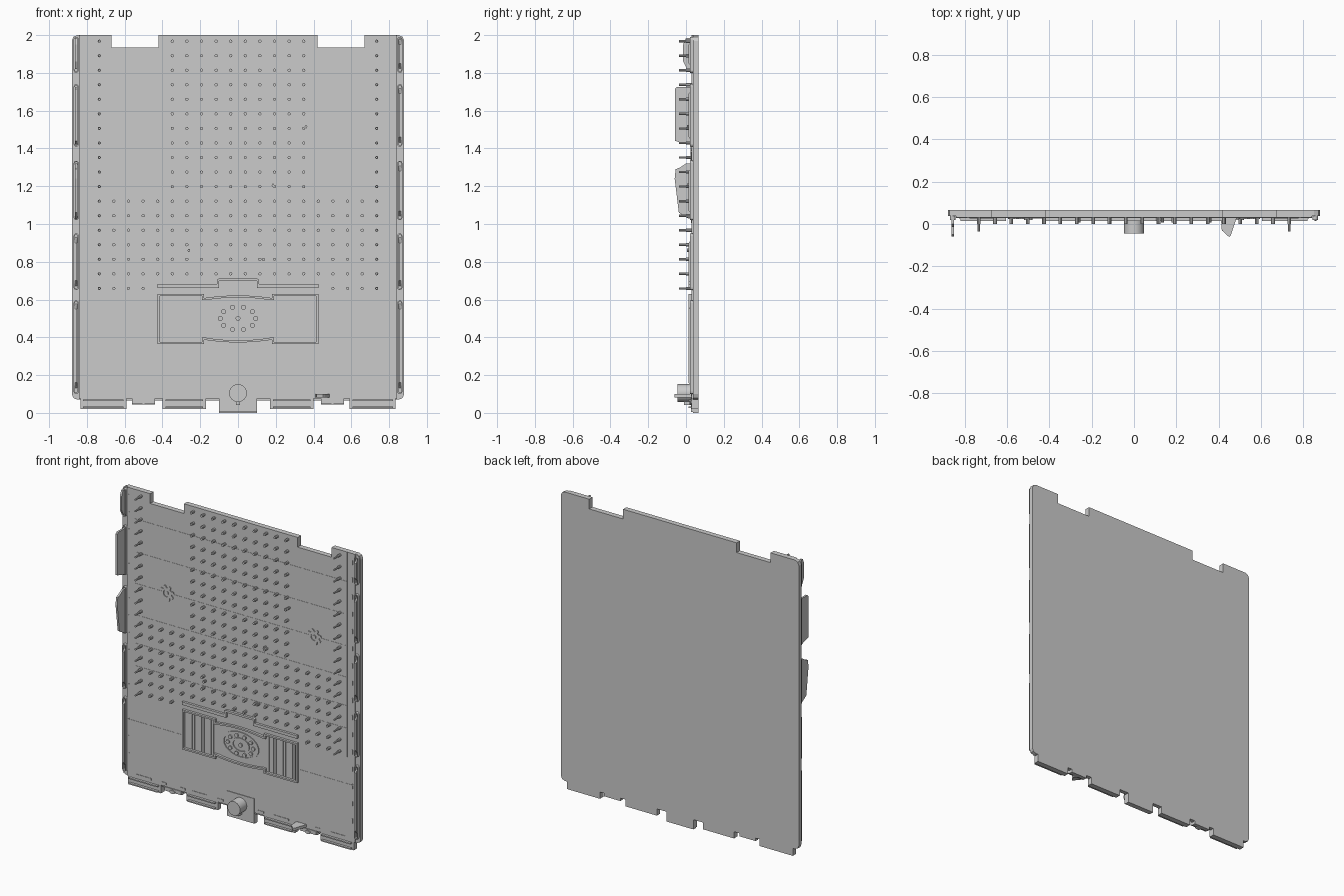
import bpy, bmesh, math
from mathutils import Vector

if "Cube" in bpy.data.objects:
    bpy.data.objects.remove(bpy.data.objects["Cube"])

FACE = 0.03   # y of the playing face
BACK = 0.065  # y of the rear face


def finish(bm, name, smooth=False):
    bmesh.ops.recalc_face_normals(bm, faces=bm.faces)
    me = bpy.data.meshes.new(name)
    bm.to_mesh(me)
    bm.free()
    ob = bpy.data.objects.new(name, me)
    bpy.context.collection.objects.link(ob)
    if smooth:
        bpy.context.view_layer.objects.active = ob
        ob.select_set(True)
        bpy.ops.object.shade_smooth_by_angle()
        ob.select_set(False)
    return ob


def prism(bm, pts, a, b, axis=1):
    """Extrude a 2D profile from a to b along the given axis."""
    def place(p, d):
        c = list(p)
        c.insert(axis, d)
        return bm.verts.new(c)
    lo = [place(p, a) for p in pts]
    hi = [place(p, b) for p in pts]
    bm.faces.new(lo)
    bm.faces.new(hi[::-1])
    n = len(pts)
    for i in range(n):
        bm.faces.new((lo[i], lo[(i + 1) % n], hi[(i + 1) % n], hi[i]))


def box(bm, x0, x1, y0, y1, z0, z1):
    prism(bm, [(x0, z0), (x1, z0), (x1, z1), (x0, z1)], y0, y1)


def circle(x, z, rx, rz, n):
    return [(x + rx * math.cos(2 * math.pi * i / n), z + rz * math.sin(2 * math.pi * i / n)) for i in range(n)]


def stadium(x, z0, z1, r, n=6):
    top = [(x + r * math.cos(math.pi * i / n), z1 - r + r * math.sin(math.pi * i / n)) for i in range(n + 1)]
    return top + [(2 * x - p, z0 + z1 - q) for p, q in top]


def ring(bm, outer, inner, a, b):
    """Frame between two profiles with equal point counts."""
    n = len(outer)
    rows = [[bm.verts.new((p[0], d, p[1])) for p in prof]
            for prof, d in ((outer, a), (inner, a), (inner, b), (outer, b))]
    for i in range(n):
        j = (i + 1) % n
        for k in range(4):
            bm.faces.new((rows[k][i], rows[k][j], rows[(k + 1) % 4][j], rows[(k + 1) % 4][i]))


def outline(half, r, low):
    """Panel outline: rounded corners, two top notches, stepped lower tabs."""
    c = 0.7071 * r
    right = [(0.10, 0.0), (0.10, 0.065), (0.17, 0.065), (0.17, 0.02), (0.40, 0.02), (0.40, 0.065),
             (0.44, 0.065), (0.44, 0.045), (0.56, 0.045), (0.56, 0.065), (0.59, 0.065), (0.59, 0.02),
             (0.835, 0.02), (0.835, 0.07)] if low else [(0.10, 0.075), (half - r, 0.075)]
    if low:
        right.append((half - r, 0.07))
    right += [(half - r + c, 0.07 + r - c), (half, 0.07 + r), (half, 2 - r), (half - r + c, 2 - r + c), (half - r, 2),
              (0.67, 2), (0.67, 1.935), (0.42, 1.935), (0.42, 2)]
    return right + [(-x, z) for x, z in right[::-1]]


# Main board: rear slab and slightly narrower face layer
bm = bmesh.new()
prism(bm, outline(0.88, 0.03, True), 0.038, BACK)
finish(bm, "back_panel")
bm = bmesh.new()
prism(bm, outline(0.842, 0.006, False), FACE, 0.0385)
finish(bm, "front_board")

# Thin seams between planks
bm = bmesh.new()
for z in (1.80, 1.58, 1.37, 1.16, 0.97, 0.82):
    box(bm, -0.785, 0.785, FACE - 0.0015, FACE + 0.002, z, z + 0.004)
for s in (-1, 1):
    box(bm, s * 0.785 - 0.002, s * 0.785 + 0.002, FACE - 0.0015, FACE + 0.002, 0.63, 2.0)
    box(bm, min(s * 0.43, s * 0.842), max(s * 0.43, s * 0.842), FACE - 0.0015, FACE + 0.002, 0.45, 0.454)
finish(bm, "plank_seams")

# Peg grid; the outer columns are longer with a thin tip
bm = bmesh.new()
for i in range(18):
    z = 1.968 - 0.077 * i
    for j in range(20):
        x = (j - 9.5) * 0.0773
        edge = j in (0, 19)
        if not (edge or i >= 11 or 5 <= j <= 14) or (i == 17 and 4 <= j <= 15):
            continue
        prism(bm, circle(x, z, 0.0085, 0.0085, 8), 0.0, FACE + 0.004)
        if edge:
            prism(bm, circle(x, z, 0.006, 0.006, 8), -0.036, 0.0)
for x, z in ((0.36, 1.515), (0.185, 1.205), (-0.26, 0.86), (0.135, 0.812)):
    prism(bm, circle(x, z, 0.007, 0.009, 8), 0.006, FACE + 0.004)
finish(bm, "pegs", True)

# Cog ornaments on the board
for name, s in (("left_cog", -1), ("right_cog", 1)):
    bm = bmesh.new()
    cx, cz, teeth = s * 0.545, 1.37, []
    for k in range(32):
        r = 0.052 if k % 4 in (1, 2) else 0.037
        a = 2 * math.pi * k / 32
        teeth.append((cx + r * math.cos(a), cz + r * math.sin(a)))
    ring(bm, teeth, circle(cx, cz, 0.024, 0.024, 32), 0.024, FACE + 0.002)
    prism(bm, circle(cx, cz, 0.012, 0.012, 16), 0.024, FACE + 0.002)
    finish(bm, name)


# Display frame with bowed centre section
def bowed(m):
    w, h, q = 0.425 - m, 0.1325 - m, 0.18
    top = [(-w, h), (-q - m, h), (-q - m, h - 0.022)]
    for k in range(9):
        t = -1 + k / 4
        top.append((t * (q - m), h - 0.022 + 0.014 * (1 - t * t)))
    top += [(q + m, h - 0.022), (q + m, h), (w, h)]
    pts = top + [(x, -z) for x, z in top[::-1]]
    return [(x, z + 0.4975) for x, z in pts]


bm = bmesh.new()
ring(bm, bowed(0), bowed(0.011), 0.014, FACE + 0.002)
finish(bm, "display_frame")

# Fine ribs either side of the display
bm = bmesh.new()
for s in (-1, 1):
    for k in range(12):
        x = s * (0.205 + 0.0175 * k)
        box(bm, x - 0.005, x + 0.005, FACE - 0.003, FACE + 0.002, 0.378, 0.617)
finish(bm, "display_ribs")

# Oval medallion with studs
bm = bmesh.new()
ring(bm, circle(0, 0.5, 0.135, 0.088, 40), circle(0, 0.5, 0.122, 0.076, 40), 0.024, FACE + 0.002)
ring(bm, circle(0, 0.5, 0.065, 0.048, 40), circle(0, 0.5, 0.054, 0.038, 40), 0.024, FACE + 0.002)
for p in circle(0, 0.5, 0.094, 0.062, 10) + [(0, 0.5)]:
    prism(bm, circle(*p, 0.013, 0.013, 12), 0.022, FACE + 0.002)
finish(bm, "medallion", True)

# Stepped rail above the display
rail = [(0.425, 0.662), (0.425, 0.682), (0.112, 0.682), (0.112, 0.706), (0.1, 0.712)]
low = [(-0.1, 0.698), (-0.098, 0.694), (-0.098, 0.668), (-0.425, 0.662)]
bm = bmesh.new()
prism(bm, rail + [(-x, z) for x, z in rail[1:][::-1]] + [(-0.425, 0.662), (-0.1, 0.662), (-0.1, 0.698),
                                                         (0.1, 0.698), (0.1, 0.662)], 0.014, FACE + 0.002)
finish(bm, "upper_rail")

# Raised oblong slots along both side edges
bm = bmesh.new()
for s in (-1, 1):
    for z0, z1 in ((1.80, 1.99), (1.41, 1.74), (1.02, 1.335), (0.65, 0.95), (0.10, 0.595)):
        ring(bm, stadium(s * 0.857, z0, z1, 0.013), stadium(s * 0.857, z0 + 0.007, z1 - 0.007, 0.007), 0.02, 0.04)
finish(bm, "edge_slots")

# Levers on the left edge, low keys elsewhere; profiles are (y, z)
levers = {
    "top_lever": [(0.04, 1.82), (0.005, 1.82), (-0.015, 1.86), (-0.015, 1.95), (0.0, 1.985), (0.04, 1.985)],
    "square_lever": [(0.04, 1.42), (0.01, 1.42), (-0.058, 1.44), (-0.058, 1.715), (-0.05, 1.725), (0.04, 1.725)],
    "tapered_lever": [(0.04, 1.03), (0.01, 1.03), (-0.038, 1.06), (-0.06, 1.24), (-0.055, 1.29), (-0.03, 1.30),
                      (0.0, 1.32), (0.04, 1.32)],
}
for name, prof in levers.items():
    bm = bmesh.new()
    prism(bm, prof, -0.863, -0.850, 0)
    finish(bm, name)
bm = bmesh.new()
for s in (-1, 1):
    for z0, z1 in ((1.82, 1.98), (1.43, 1.72), (1.04, 1.31), (0.67, 0.93), (0.13, 0.58)):
        if s > 0 or z0 < 1:
            prism(bm, [(0.04, z0), (0.014, z0 + 0.03), (0.014, z1 - 0.03), (0.04, z1)],
                  s * 0.857 - 0.005, s * 0.857 + 0.005, 0)
finish(bm, "edge_keys")

# Lower trays: rim and floor in front of each tab
bm = bmesh.new()
for s in (-1, 1):
    for c, w in ((0.285, 0.23), (0.7125, 0.245)):
        x0, x1 = s * c - w / 2, s * c + w / 2
        box(bm, x0, x1, FACE, 0.04, 0.02, 0.075)
        box(bm, x0 + 0.015, x1 - 0.015, 0.014, FACE, 0.026, 0.034)
        box(bm, x0 + 0.015, x1 - 0.015, 0.014, FACE, 0.062, 0.07)
    box(bm, s * 0.5 - 0.06, s * 0.5 + 0.06, 0.025, 0.04, 0.05, 0.075)
    prism(bm, circle(s * 0.5, 0.056, 0.02, 0.011, 12), 0.018, 0.04)
finish(bm, "bottom_trays")

# Short marker dashes along the bottom and the sides
bm = bmesh.new()
for s in (-1, 1):
    for x, h in ((0.72, 0.058), (0.57, 0.02), (0.43, 0.02), (0.30, 0.055), (0.15, 0.02)):
        box(bm, s * x - h, s * x + h, FACE - 0.003, FACE + 0.002, 0.088, 0.101)
    for k in range(16):
        z = 0.2 + 0.115 * k
        box(bm, s * 0.825 - 0.003, s * 0.825 + 0.003, FACE - 0.003, FACE + 0.002, z, z + 0.03)
finish(bm, "marker_dashes")

# Centre plate, round knob and its catch
bm = bmesh.new()
box(bm, -0.1, 0.1, FACE - 0.004, 0.04, 0.004, 0.17)
finish(bm, "knob_plate")
bm = bmesh.new()
prism(bm, circle(0, 0.105, 0.047, 0.047, 32), -0.045, FACE)
finish(bm, "knob", True)
bm = bmesh.new()
box(bm, -0.01, 0.01, -0.01, FACE, 0.042, 0.06)
finish(bm, "knob_catch")

# Flat lever on the lower right; profile is (x, y)
bm = bmesh.new()
prism(bm, [(0.41, 0.035), (0.415, -0.03), (0.45, -0.062), (0.457, -0.055), (0.487, 0.035)], 0.082, 0.1, 2)
finish(bm, "lower_lever")
